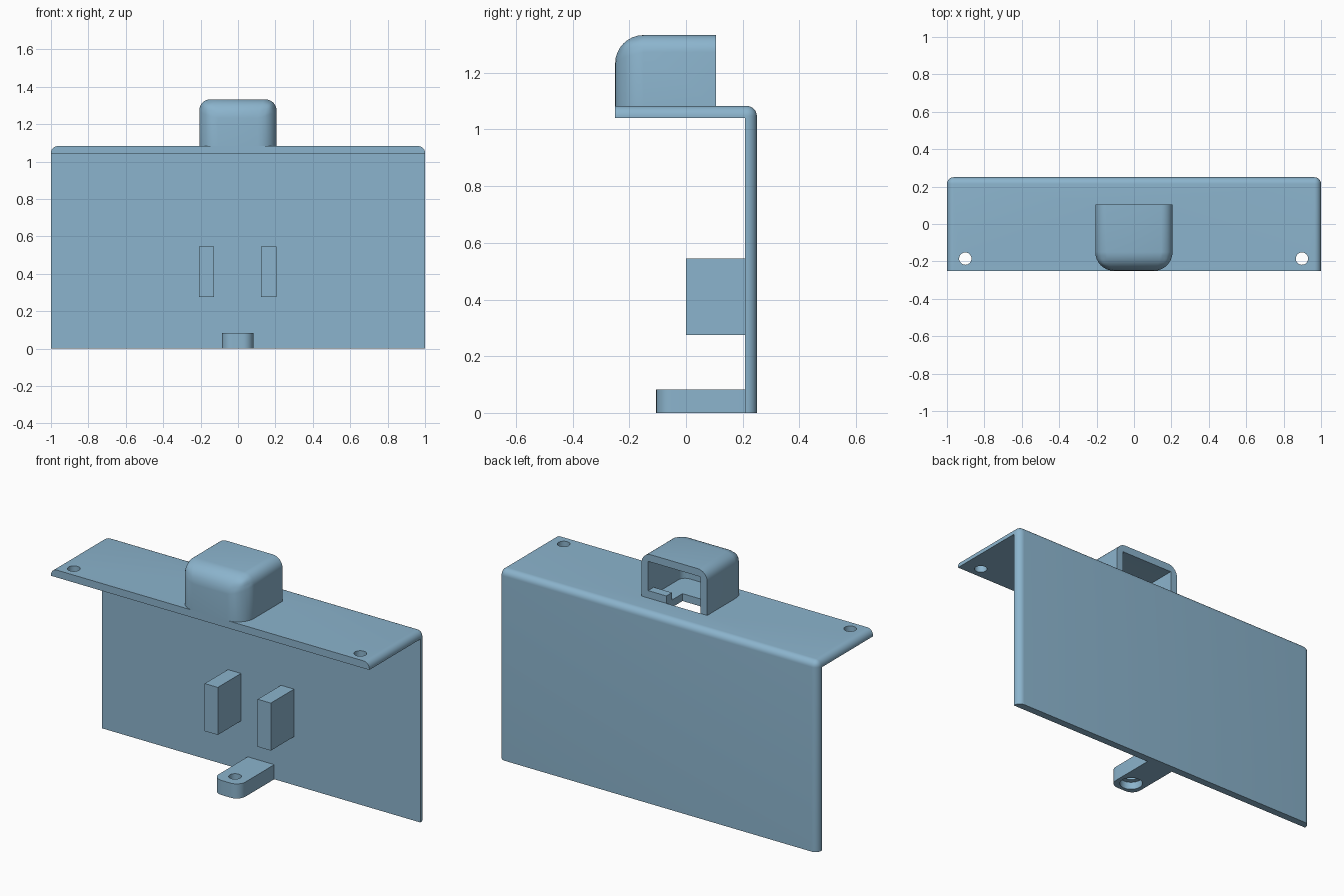
import bpy
import bmesh
import math
from mathutils import Vector

if "Cube" in bpy.data.objects:
    bpy.data.objects.remove(bpy.data.objects["Cube"])

mat = bpy.data.materials.new("steel_blue")
mat.diffuse_color = (0.26, 0.456, 0.61, 1)
mat.use_nodes = True
mat.node_tree.nodes["Principled BSDF"].inputs["Base Color"].default_value = mat.diffuse_color


def box(name, lo, hi, rule=None, segments=8):
    """Box from two corners; rule(mid, axis, half) gives a rounding radius per edge."""
    lo, hi = Vector(lo), Vector(hi)
    bm = bmesh.new()
    bmesh.ops.create_cube(bm, size=1)
    radii = {}
    for e in bm.edges:
        m = (e.verts[0].co + e.verts[1].co) * 2  # components are -1, 0 or 1
        radii[e.index] = rule(*[round(c / 2) for c in m]) if rule else 0
    biggest = max(radii.values())
    if biggest:
        weight = bm.edges.layers.float.new("bevel_weight_edge")
        for e in bm.edges:
            e[weight] = radii[e.index] / biggest
    for v in bm.verts:
        v.co = Vector([(lo[i] + hi[i]) / 2 + v.co[i] * (hi[i] - lo[i]) for i in range(3)])
    ob = finish(name, bm)
    if biggest:
        mod = ob.modifiers.new("rounding", 'BEVEL')
        mod.limit_method = 'WEIGHT'
        mod.width, mod.segments = biggest, segments
        apply(ob, mod)
    return ob


def cylinder(name, x, y, z0, z1, r):
    bm = bmesh.new()
    bmesh.ops.create_cone(bm, cap_ends=True, segments=32, radius1=r, radius2=r, depth=z1 - z0)
    bmesh.ops.translate(bm, verts=bm.verts, vec=(x, y, (z0 + z1) / 2))
    return finish(name, bm)


def finish(name, bm):
    me = bpy.data.meshes.new(name)
    bm.to_mesh(me)
    bm.free()
    me.materials.append(mat)
    ob = bpy.data.objects.new(name, me)
    bpy.context.collection.objects.link(ob)
    return ob


def apply(ob, mod):
    bpy.context.view_layer.objects.active = ob
    bpy.ops.object.modifier_apply(modifier=mod.name)


def cut(ob, *cutters):
    for c in cutters:
        mod = ob.modifiers.new("cut", 'BOOLEAN')
        mod.operation, mod.solver, mod.object = 'DIFFERENCE', 'EXACT', c
        apply(ob, mod)
        bpy.data.objects.remove(c)


T, TOP = 0.042, 1.083   # sheet thickness, top of the ledge

# L-shaped panel: rounded along its back, top and side edges
def panel_rule(x, y, z):
    if (y, z) == (1, 1) or (x and z == 1) or (x and y == 1):
        return 0.036
    return 0

panel = box("angled_panel", (-1, -0.25, 0), (1, 0.25, TOP), panel_rule)
cut(panel,
    box("under_ledge", (-1.2, -0.5, -0.2), (1.2, 0.25 - T, TOP - T)),
    cylinder("left_screw_hole", -0.902, -0.185, 0.9, 1.2, 0.033),
    cylinder("right_screw_hole", 0.898, -0.185, 0.9, 1.2, 0.033),
    box("cable_slot", (-0.163, -0.04, 0.95), (0.05, 0.105, 1.2)))

# Hollow hood, open at the back
def hood_rule(x, y, z):
    if y == -1 and (x or z == 1):
        return 0.1
    return 0.06 if x and z == 1 else 0

hood = box("hood", (-0.207, -0.25, TOP), (0.206, 0.105, 1.333), hood_rule)
cut(hood, box("hood_cavity", (-0.165, -0.208, 1.0), (0.164, 0.3, 1.291),
              lambda x, y, z: 0.04 if y == -1 and (x or z == 1) else 0))
lip = box("hood_lip", (0.05, 0.055, TOP), (0.166, 0.105, TOP + T))

# Pair of upright ribs on the panel
for side, x in (("left", -0.168), ("right", 0.165)):
    box(side + "_rib", (x - 0.041, 0, 0.275), (x + 0.041, 0.21, 0.545))

# Mounting tab with a counterbored hole
tab = box("mounting_tab", (-0.085, -0.105, 0), (0.082, 0.21, 0.083),
          lambda x, y, z: 0.055 if x and y == -1 else 0)
cut(tab,
    cylinder("tab_hole", -0.001, -0.025, -0.1, 0.2, 0.033),
    cylinder("tab_counterbore", -0.001, -0.025, -0.1, 0.042, 0.06))

# Smooth rounded parts, keep hard edges
for ob in bpy.context.scene.objects:
    bpy.ops.object.select_all(action='DESELECT')
    ob.select_set(True)
    bpy.context.view_layer.objects.active = ob
    bpy.ops.object.shade_smooth_by_angle(angle=math.radians(30))
